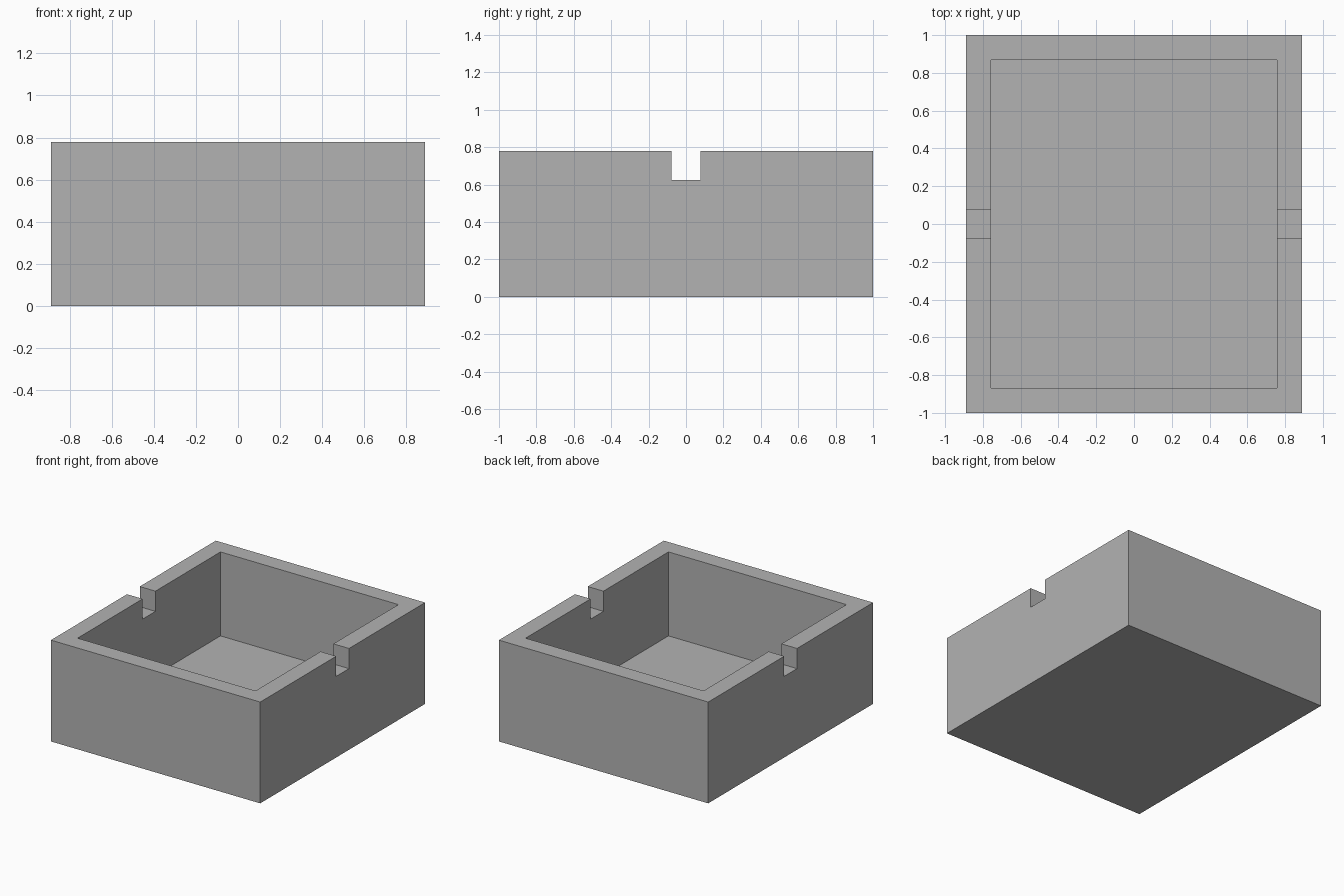
import bpy

if "Cube" in bpy.data.objects:
    bpy.data.objects.remove(bpy.data.objects["Cube"], do_unlink=True)

WIDTH, LENGTH, HEIGHT = 1.778, 2.0, 0.778
WALL = 0.133          # thickness of walls and floor
NOTCH = 0.155         # width and depth of the side notches


def box(name, size, bottom):
    """Box centred on x and y, standing at the given height."""
    bpy.ops.mesh.primitive_cube_add(size=1, location=(0, 0, bottom + size[2] / 2))
    obj = bpy.context.object
    obj.name = name
    obj.scale = size
    bpy.ops.object.transform_apply(location=True, rotation=False, scale=True)
    return obj


def cut(target, cutter):
    """Subtract the cutter from the target and discard it."""
    mod = target.modifiers.new("cut", "BOOLEAN")
    mod.operation = "DIFFERENCE"
    mod.solver = "EXACT"
    mod.object = cutter
    cutter.hide_render = True
    bpy.context.view_layer.objects.active = target
    bpy.ops.object.modifier_apply(modifier=mod.name)
    bpy.data.objects.remove(cutter, do_unlink=True)


# Solid outer block
tray = box("open_box", (WIDTH, LENGTH, HEIGHT), 0)

# Open cavity, leaving the walls and floor
cut(tray, box("cavity_cutter", (WIDTH - 2 * WALL, LENGTH - 2 * WALL, HEIGHT), WALL))

# One bar cuts the matching notches in the left and right walls
cut(tray, box("notch_cutter", (WIDTH * 1.2, NOTCH, NOTCH * 2), HEIGHT - NOTCH))

# Plain grey finish
grey = bpy.data.materials.new("plain grey")
grey.use_nodes = True
colour = (0.45, 0.45, 0.45, 1)
grey.diffuse_color = colour
grey.node_tree.nodes["Principled BSDF"].inputs["Base Color"].default_value = colour
tray.data.materials.clear()
tray.data.materials.append(grey)
